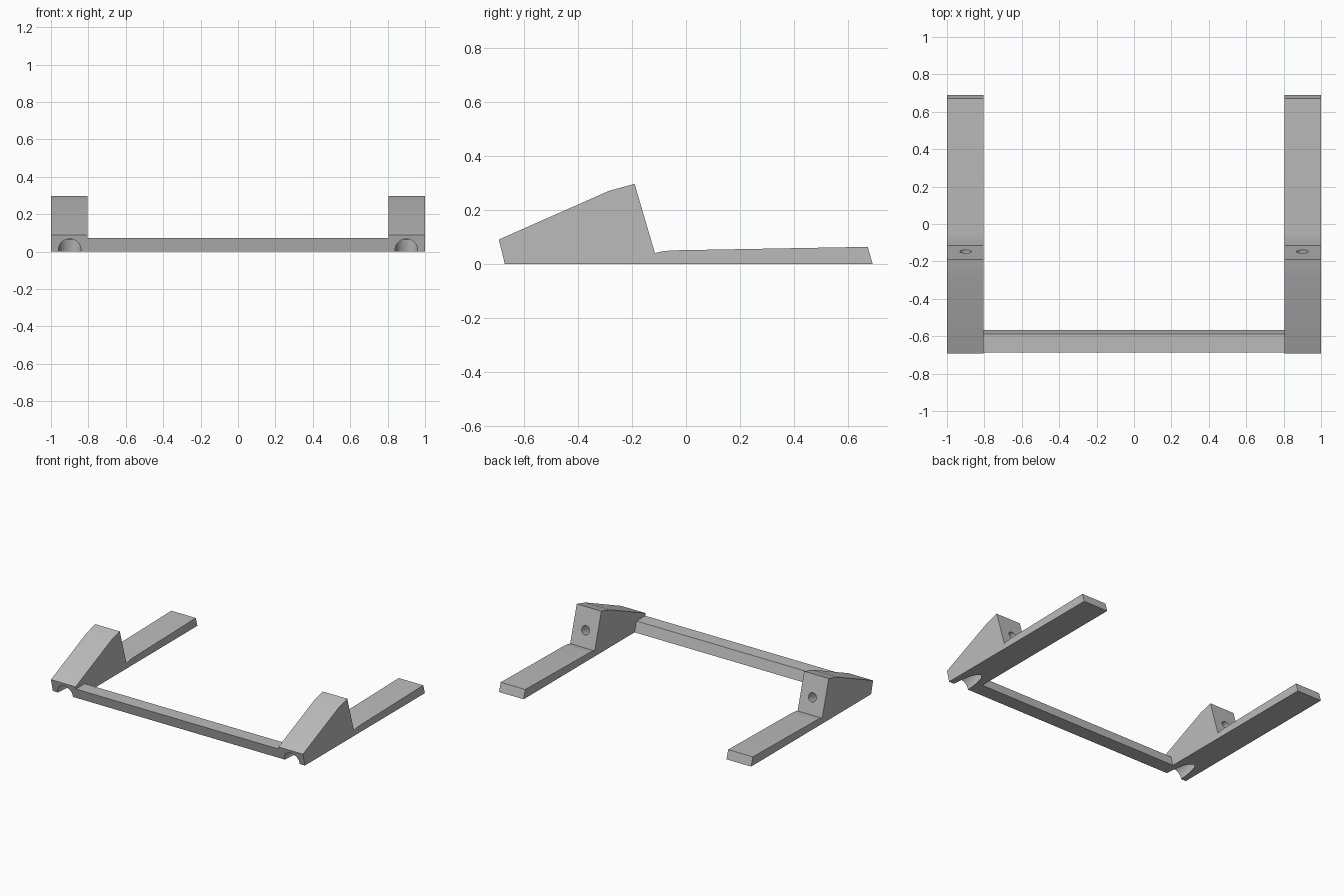
import bpy
import bmesh
import math
from mathutils import Vector

if "Cube" in bpy.data.objects:
    bpy.data.objects.remove(bpy.data.objects["Cube"], do_unlink=True)

grey = bpy.data.materials.new("plain grey")
grey.use_nodes = True
grey.diffuse_color = (0.5, 0.5, 0.5, 1)
grey.node_tree.nodes["Principled BSDF"].inputs["Base Color"].default_value = (0.5, 0.5, 0.5, 1)


def extrude_profile(name, profile, x0, x1):
    """Solid from a (y, z) side outline, stretched from x0 to x1."""
    bm = bmesh.new()
    face = bm.faces.new([bm.verts.new((x0, y, z)) for y, z in profile])
    grown = bmesh.ops.extrude_face_region(bm, geom=[face])["geom"]
    bmesh.ops.translate(bm, vec=(x1 - x0, 0, 0),
                        verts=[v for v in grown if isinstance(v, bmesh.types.BMVert)])
    bmesh.ops.recalc_face_normals(bm, faces=bm.faces)
    mesh = bpy.data.meshes.new(name)
    bm.to_mesh(mesh)
    bm.free()
    obj = bpy.data.objects.new(name, mesh)
    bpy.context.collection.objects.link(obj)
    mesh.materials.append(grey)
    return obj


TILT = math.radians(15)
AXIS = Vector((0, math.cos(TILT), math.sin(TILT)))


def drill(target, x, radius, start, end):
    """Cut a round tilted hole; distances run back from the front mouth."""
    centre = Vector((x, -0.685, 0.006)) + AXIS * (start + end) / 2
    bpy.ops.mesh.primitive_cylinder_add(vertices=48, radius=radius, depth=end - start,
                                        location=centre,
                                        rotation=(TILT - math.pi / 2, 0, 0))
    cutter = bpy.context.object
    cutter.name = "hole_cutter"
    cutter.hide_render = True
    cutter.data.materials.append(grey)
    cut = target.modifiers.new("hole", 'BOOLEAN')
    cut.operation = 'DIFFERENCE'
    cut.solver = 'EXACT'
    cut.object = cutter
    bpy.context.view_layer.objects.active = target
    bpy.ops.object.modifier_apply(modifier=cut.name)
    bpy.data.objects.remove(cutter, do_unlink=True)


# Side rails: a wedge block at the front and a thin tongue behind
RAIL = [(-0.67, 0), (-0.692, 0.09), (-0.285, 0.27), (-0.19, 0.296), (-0.115, 0.04),
        (-0.09, 0.046), (-0.05, 0.05), (0.672, 0.063), (0.69, 0)]
for side, sign in (("left", 1), ("right", -1)):
    rail = extrude_profile(side + "_rail", RAIL, sign * 0.805, sign * 1.0)
    # Wide bore from the front, narrow hole out of the wedge's back face
    drill(rail, sign * 0.9, 0.06, -0.2, 0.45)
    drill(rail, sign * 0.9, 0.031, 0.3, 0.8)
    bpy.ops.object.select_all(action='DESELECT')
    rail.select_set(True)
    bpy.context.view_layer.objects.active = rail
    bpy.ops.object.shade_smooth_by_angle(angle=math.radians(12))

# Low bar joining the two rails at the front
BAR = [(-0.67, 0), (-0.688, 0.073), (-0.588, 0.073), (-0.567, 0)]
extrude_profile("cross_bar", BAR, -0.805, 0.805)
